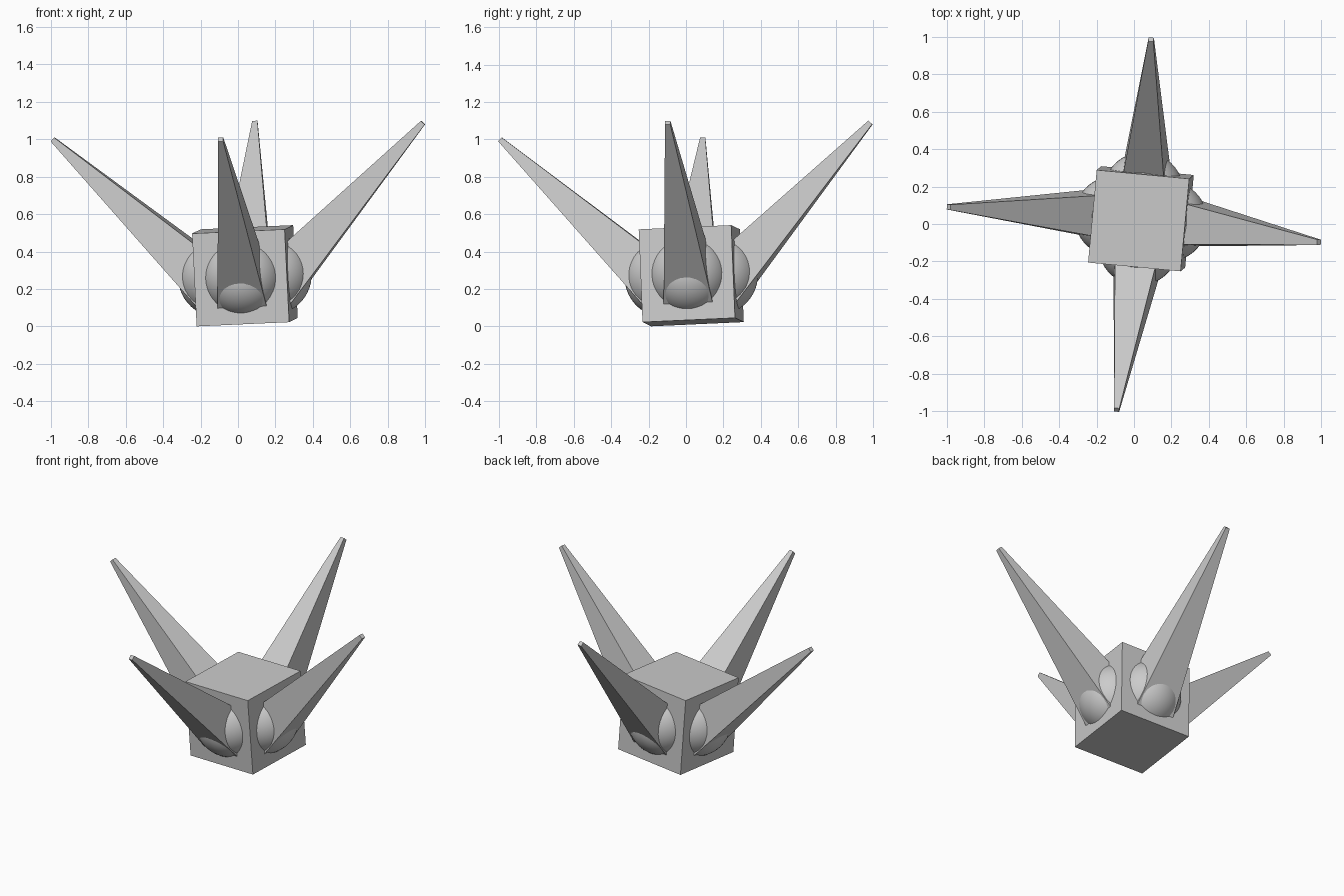
import bpy, bmesh, math
from mathutils import Matrix, Vector

if "Cube" in bpy.data.objects:
    bpy.data.objects.remove(bpy.data.objects["Cube"])

# One flat grey for the whole model
grey = bpy.data.materials.new("light grey")
grey.diffuse_color = (0.6, 0.6, 0.6, 1)
grey.use_nodes = True
grey.node_tree.nodes["Principled BSDF"].inputs["Base Color"].default_value = grey.diffuse_color

# The whole model is slightly tilted: local axes and cube centre in world space
X = Vector((0.9945, -0.0945, 0.045)).normalized()
Z = Vector((-0.049, -0.041, 0.998))
Z = (Z - X * Z.dot(X)).normalized()
Y = Z.cross(X)
FRAME = Matrix.Translation((0.037, 0.028, 0.271)) @ Matrix((X, Y, Z)).transposed().to_4x4()


def finish(name, bm, matrix, smooth=False):
    """Turn a bmesh into a named object placed in the tilted frame."""
    bm.transform(FRAME @ matrix)
    mesh = bpy.data.meshes.new(name)
    for f in bm.faces:
        f.smooth = smooth
    bm.to_mesh(mesh)
    bm.free()
    mesh.materials.append(grey)
    obj = bpy.data.objects.new(name, mesh)
    bpy.context.collection.objects.link(obj)


# Central cube
bm = bmesh.new()
bmesh.ops.create_cube(bm, size=0.497)
finish("body_cube", bm, Matrix.Identity(4))

# Spike axis in the (outward, up) plane, from inside the body to the tip
BASE, TIP = Vector((0.15, 0, -0.07)), Vector((0.995, 0, 0.775))
AXIS = TIP - BASE

for i, side in enumerate(("right", "back", "left", "front")):
    turn = Matrix.Rotation(i * math.pi / 2, 4, 'Z')

    # Ball socket bulging out of the cube side
    bm = bmesh.new()
    bmesh.ops.create_uvsphere(bm, u_segments=48, v_segments=24, radius=0.216)
    finish(side + "_ball", bm, turn @ Matrix.Translation((0.142, 0, 0)), True)

    # Square tapered spike leaning outwards at 45 degrees
    bm = bmesh.new()
    bmesh.ops.create_cone(bm, cap_ends=True, segments=4, depth=AXIS.length,
                          radius1=0.132 * math.sqrt(2), radius2=0.014 * math.sqrt(2),
                          matrix=Matrix.Rotation(math.pi / 4, 4, 'Z'))
    lean = Matrix.Rotation(math.atan2(AXIS.x, AXIS.z), 4, 'Y')
    finish(side + "_spike", bm, turn @ Matrix.Translation((BASE + TIP) / 2) @ lean)
